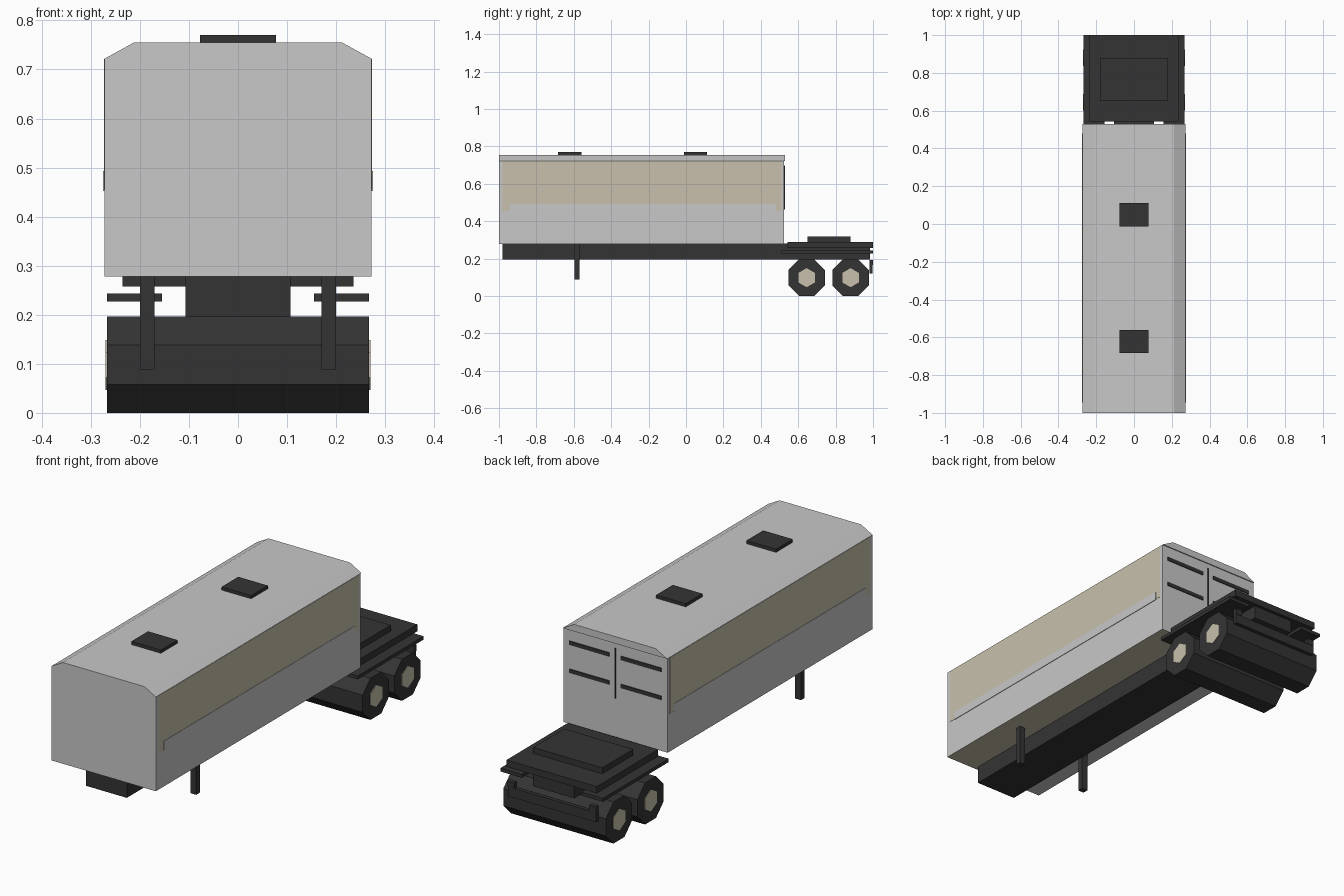
import bpy, bmesh, math

if "Cube" in bpy.data.objects:
    bpy.data.objects.remove(bpy.data.objects["Cube"])


def material(name, rgb):
    m = bpy.data.materials.new(name)
    m.diffuse_color = (*rgb, 1)
    m.use_nodes = True
    m.node_tree.nodes["Principled BSDF"].inputs["Base Color"].default_value = m.diffuse_color
    return m


GREY = material("light grey", (0.578, 0.578, 0.578))
BEIGE = material("beige", (0.578, 0.527, 0.413))
DARK = material("charcoal", (0.034, 0.034, 0.034))


def finish(name, bm, *mats):
    bmesh.ops.recalc_face_normals(bm, faces=bm.faces)
    me = bpy.data.meshes.new(name)
    bm.to_mesh(me)
    bm.free()
    for m in mats:
        me.materials.append(m)
    ob = bpy.data.objects.new(name, me)
    bpy.context.collection.objects.link(ob)
    return ob


def box(name, x, y, z, mat):
    """Box from (min, max) pairs on each axis."""
    bm = bmesh.new()
    bmesh.ops.create_cube(bm, size=1)
    for v in bm.verts:
        v.co = [a + (b - a) * (c + 0.5) for (a, b), c in zip((x, y, z), v.co)]
    return finish(name, bm, mat)


def extrude_xz(name, pts, y0, y1, *mats):
    """Extrude an x-z outline along y."""
    bm = bmesh.new()
    face = bm.faces.new([bm.verts.new((x, y0, z)) for x, z in pts])
    out = bmesh.ops.extrude_face_region(bm, geom=[face])
    for v in out["geom"]:
        if isinstance(v, bmesh.types.BMVert):
            v.co.y = y1
    return finish(name, bm, *mats)


def prism_x(name, sides, radius, x, y, z, turn, mat):
    """Polygonal cylinder lying along x."""
    bm = bmesh.new()
    rings = []
    for xx in x:
        rings.append([bm.verts.new((xx, y + radius * math.sin(a), z + radius * math.cos(a)))
                      for a in (turn + 2 * math.pi * i / sides for i in range(sides))])
    for r in rings:
        bm.faces.new(r)
    for i in range(sides):
        j = (i + 1) % sides
        bm.faces.new((rings[0][i], rings[0][j], rings[1][j], rings[1][i]))
    return finish(name, bm, mat)


# Trailer body, with one half of the floor in beige
W, FLOOR, EAVE, TOP = 0.272, 0.278, 0.722, 0.755
body = extrude_xz("trailer_body", [(-W, FLOOR), (0, FLOOR), (W, FLOOR), (W, EAVE), (-W, EAVE)],
                  -1.0, 0.525, GREY, BEIGE)
for p in body.data.polygons:
    if p.normal.z < -0.5 and p.center.x > 0:
        p.material_index = 1

# Chamfered roof
extrude_xz("roof", [(-W, EAVE), (W, EAVE), (0.212, TOP), (-0.212, TOP)], -1.0, 0.53, GREY)

# Roof hatches
for i, y in enumerate((-0.622, 0.05)):
    box(f"roof_hatch_{i}", (-0.077, 0.077), (y - 0.062, y + 0.062), (TOP - 0.005, 0.77), DARK)

# Rear doors: centre seam and bars
box("door_seam", (-0.003, 0.003), (0.52, 0.528), (0.462, 0.698), DARK)
for z in (0.528, 0.66):
    for s in (-1, 1):
        box("door_bar", sorted((s * 0.03, s * 0.24)), (0.52, 0.529), (z - 0.009, z + 0.009), DARK)

# Chassis beam, deck and raised deck plate
box("chassis_beam", (-0.107, 0.107), (-0.98, 0.985), (0.195, 0.28), DARK)
box("rear_deck", (-0.235, 0.235), (0.543, 1.0), (0.258, 0.29), DARK)
box("raised_plate", (-0.18, 0.18), (0.65, 0.88), (0.288, 0.318), DARK)

# Parts mirrored on both sides
for s, side in ((-1, "left"), (1, "right")):
    def mx(a, b):
        return sorted((s * a, s * b))
    box(f"side_panel_{side}", mx(0.268, 0.2732), (-0.98, 0.51), (0.455, 0.721), BEIGE)
    box(f"side_strip_{side}", mx(0.268, 0.2748), (-0.945, 0.48), (0.452, 0.493), GREY)
    box(f"fender_{side}", mx(0.155, 0.267), (0.51, 1.0), (0.227, 0.243), DARK)
    box(f"landing_leg_{side}", mx(0.17, 0.2), (-0.597, -0.57), (0.088, 0.28), DARK)
    box(f"tail_lamp_{side}", mx(0.195, 0.23), (0.98, 1.0), (0.165, 0.193), DARK)

# Rear bumper bar
box("bumper_bar", (-0.23, 0.23), (0.98, 0.998), (0.12, 0.165), DARK)

# Octagonal wheel rollers with hexagonal hubs
for i, y in enumerate((0.645, 0.88)):
    r = 0.098
    prism_x(f"wheel_{i}", 8, r / math.cos(math.pi / 8), (-0.267, 0.267), y, r, math.pi / 8, DARK)
    for s in (-1, 1):
        prism_x(f"hub_{i}", 6, 0.051, sorted((s * 0.25, s * 0.27)), y, r, 0, BEIGE)
